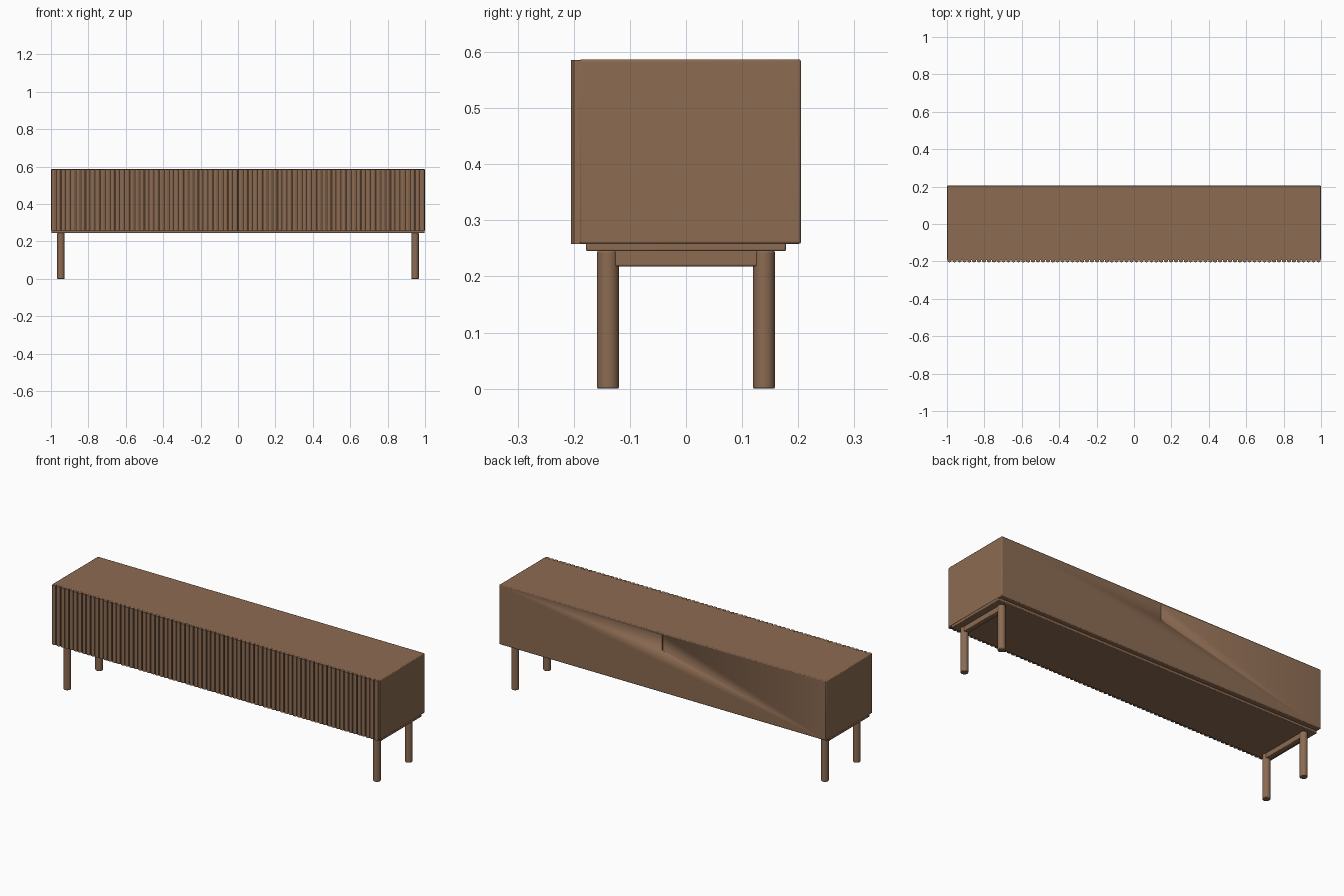
import bpy, bmesh, math

if "Cube" in bpy.data.objects:
    bpy.data.objects.remove(bpy.data.objects["Cube"])

wood = bpy.data.materials.new("warm_brown_wood")
wood.diffuse_color = (0.262, 0.147, 0.085, 1)
wood.use_nodes = True
wood.node_tree.nodes["Principled BSDF"].inputs["Base Color"].default_value = wood.diffuse_color

def finish(ob, bevel=0.0):
    ob.data.materials.append(wood)
    if bevel:
        m = ob.modifiers.new("soft_edges", 'BEVEL')
        m.width, m.segments, m.limit_method = bevel, 2, 'ANGLE'
    bpy.ops.object.select_all(action='DESELECT')
    ob.select_set(True)
    bpy.context.view_layer.objects.active = ob
    bpy.ops.object.shade_smooth_by_angle(angle=math.radians(35))
    return ob

def box(name, x0, x1, y0, y1, z0, z1, bevel=0.0):
    bpy.ops.mesh.primitive_cube_add(size=1)
    ob = bpy.context.object
    ob.name = name
    for v in ob.data.vertices:
        v.co = (x1 if v.co.x > 0 else x0, y1 if v.co.y > 0 else y0, z1 if v.co.z > 0 else z0)
    return finish(ob, bevel)

def fluted_door(name, x0, x1, count, z0, z1):
    """Panel whose front profile is a row of rounded slats with grooves between."""
    pitch = (x1 - x0) / count
    gap, back, floor, shoulder, tip = 0.005, -0.185, -0.193, -0.200, -0.205
    pts = [(x0, back)]
    for i in range(count):
        a, b = x0 + i * pitch + gap / 2, x0 + (i + 1) * pitch - gap / 2
        w = b - a
        pts += [(a, floor), (a, shoulder), (a + w * 0.22, tip + 0.001), (a + w * 0.5, tip),
                (b - w * 0.22, tip + 0.001), (b, shoulder), (b, floor)]
    pts.append((x1, back))
    bm = bmesh.new()
    face = bm.faces.new([bm.verts.new((x, y, z0)) for x, y in pts])
    top = bmesh.ops.extrude_face_region(bm, geom=[face])['geom']
    bmesh.ops.translate(bm, vec=(0, 0, z1 - z0), verts=[g for g in top if isinstance(g, bmesh.types.BMVert)])
    bmesh.ops.recalc_face_normals(bm, faces=bm.faces)
    me = bpy.data.meshes.new(name)
    bm.to_mesh(me)
    bm.free()
    ob = bpy.data.objects.new(name, me)
    bpy.context.collection.objects.link(ob)
    return finish(ob)

# Cabinet body, with a short seam at the middle of the back
cabinet = box("cabinet_body", -1, 1, -0.19, 0.205, 0.258, 0.587, 0.004)
cutter = box("back_seam_cutter", -0.002, 0.002, 0.195, 0.22, 0.49, 0.575)
cutter.hide_render = True
cutter.hide_set(True)
cut = cabinet.modifiers.new("back_seam", 'BOOLEAN')
cut.object, cut.operation = cutter, 'DIFFERENCE'

# Two slatted doors meeting at the centre
fluted_door("left_slatted_door", -0.999, -0.001, 38, 0.258, 0.586)
fluted_door("right_slatted_door", 0.001, 0.999, 38, 0.258, 0.586)

# Recessed base board
box("base_board", -0.998, 0.998, -0.178, 0.178, 0.245, 0.262, 0.003)

# Leg frames: two round legs joined by a crossbar at each end
for side, s in (("left", -1), ("right", 1)):
    x = s * 0.947
    box(side + "_leg_crossbar", x - 0.014, x + 0.014, -0.139, 0.139, 0.218, 0.248, 0.003)
    for place, y in (("front", -0.139), ("back", 0.139)):
        bpy.ops.mesh.primitive_cylinder_add(vertices=32, radius=0.0195, depth=0.244, location=(x, y, 0.124))
        leg = bpy.context.object
        leg.name = f"{place}_{side}_leg"
        leg.location.z = 0.122 + 0.001
        leg.scale.z = 0.246 / 0.244
        finish(leg, 0.003)
